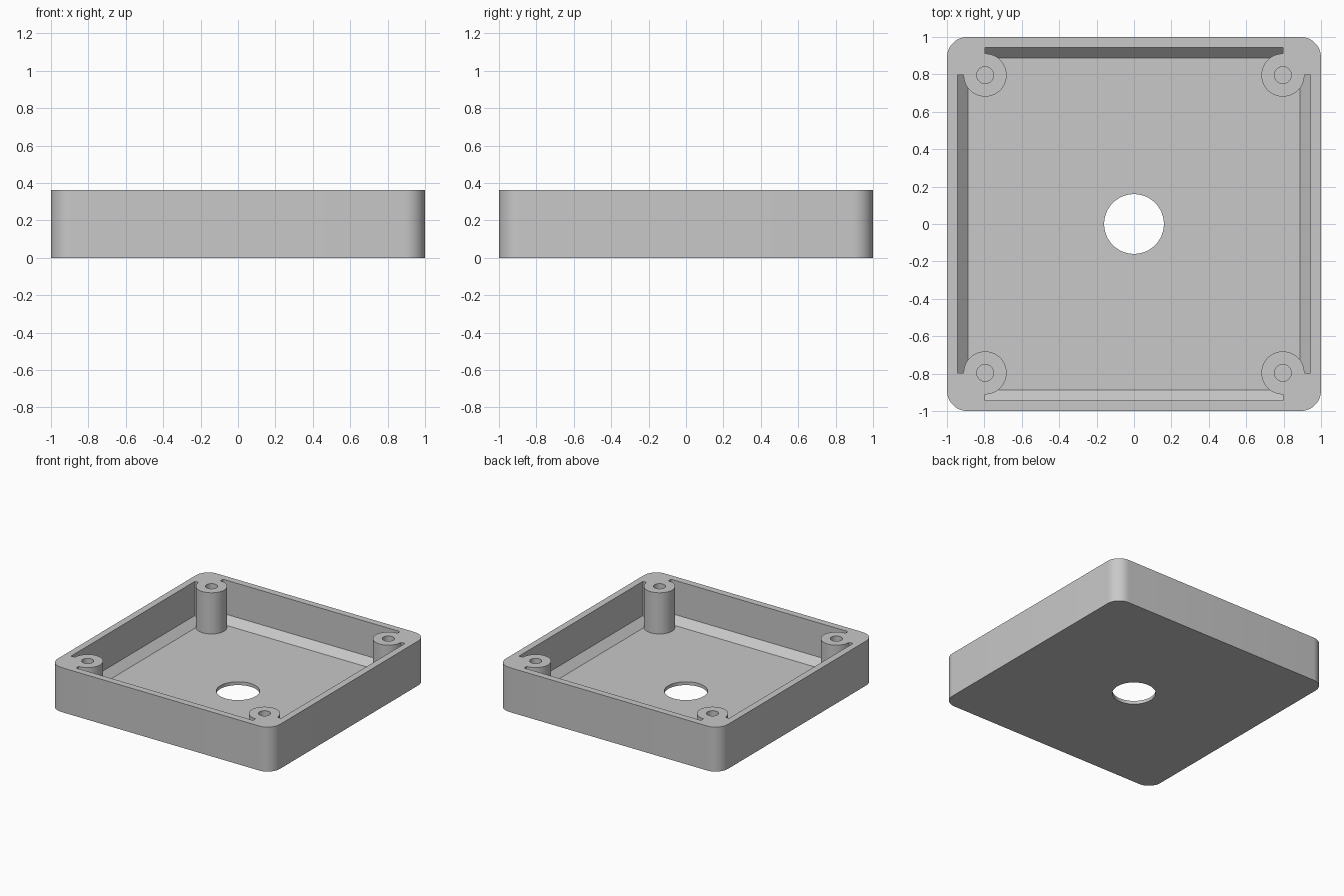
import bpy, bmesh, math

if "Cube" in bpy.data.objects:
    bpy.data.objects.remove(bpy.data.objects["Cube"], do_unlink=True)

HEIGHT, FLOOR = 0.362, 0.027
WALL, FLOOR_EDGE = 0.945, 0.888      # inner wall and foot of its chamfer
POST, POST_R, SCREW_R = 0.796, 0.115, 0.045

grey = bpy.data.materials.new("grey plastic")
grey.use_nodes = True
colour = (0.58, 0.58, 0.58, 1)
grey.diffuse_color = colour
grey.node_tree.nodes["Principled BSDF"].inputs["Base Color"].default_value = colour


def make_object(name, bm):
    bmesh.ops.recalc_face_normals(bm, faces=bm.faces[:])
    mesh = bpy.data.meshes.new(name)
    bm.to_mesh(mesh)
    bm.free()
    mesh.materials.append(grey)
    obj = bpy.data.objects.new(name, mesh)
    bpy.context.collection.objects.link(obj)
    return obj


def loft(name, rings):
    """Closed solid through rings of matching points."""
    bm = bmesh.new()
    loops = [[bm.verts.new(p) for p in ring] for ring in rings]
    n = len(loops[0])
    for low, high in zip(loops, loops[1:]):
        for i in range(n):
            j = (i + 1) % n
            bm.faces.new((low[i], low[j], high[j], high[i]))
    bm.faces.new(loops[0])
    bm.faces.new(loops[-1])
    return make_object(name, bm)


def circle(x, y, z, r, n=48):
    return [(x + r * math.cos(i * math.tau / n), y + r * math.sin(i * math.tau / n), z)
            for i in range(n)]


def cylinder(name, x, y, r, low, high):
    return loft(name, [circle(x, y, low, r), circle(x, y, high, r)])


def plus_ring(reach, z):
    """Plus-shaped outline whose arms stop short of the corner blocks."""
    points = []
    for quarter in range(4):
        c, s = round(math.cos(quarter * math.pi / 2)), round(math.sin(quarter * math.pi / 2))
        for x, y in ((reach, -POST), (reach, POST), (POST, POST)):
            points.append((x * c - y * s, x * s + y * c, z))
    return points


def select_only(obj):
    bpy.ops.object.select_all(action="DESELECT")
    obj.select_set(True)
    bpy.context.view_layer.objects.active = obj


def cut(target, cutter):
    cutter.hide_render = True
    mod = target.modifiers.new("cut", "BOOLEAN")
    mod.operation, mod.solver, mod.object = "DIFFERENCE", "EXACT", cutter
    select_only(target)
    bpy.ops.object.modifier_apply(modifier=mod.name)
    bpy.data.objects.remove(cutter, do_unlink=True)


def smooth(obj):
    select_only(obj)
    bpy.ops.object.shade_smooth_by_angle(angle=math.radians(30))


# Outer block with rounded vertical corners
bm = bmesh.new()
bmesh.ops.create_cube(bm, size=2)
for v in bm.verts:
    v.co.z = HEIGHT if v.co.z > 0 else 0
upright = [e for e in bm.edges if abs(e.verts[0].co.z - e.verts[1].co.z) > 0.1]
bmesh.ops.bevel(bm, geom=upright, offset=0.11, segments=12, profile=0.5, affect="EDGES")
tray = make_object("tray", bm)

# Cavity with a chamfer around the floor
chamfer_top = FLOOR + WALL - FLOOR_EDGE
cut(tray, loft("cavity", [plus_ring(FLOOR_EDGE, FLOOR), plus_ring(WALL, chamfer_top),
                          plus_ring(WALL, HEIGHT + 0.1)]))

# Central opening in the floor
cut(tray, cylinder("opening", 0, 0, 0.16, -0.1, 0.1))

# Corner screw posts seated in the corner blocks
for x, side in ((POST, "left"), (-POST, "right")):
    for y, end in ((-POST, "front"), (POST, "back")):
        cut(tray, cylinder("seat", x, y, POST_R, FLOOR, HEIGHT + 0.1))
        rings = [circle(x, y, FLOOR, POST_R), circle(x, y, HEIGHT, POST_R),
                 circle(x, y, HEIGHT, SCREW_R), circle(x, y, FLOOR + 0.01, SCREW_R)]
        smooth(loft(f"{end}_{side}_screw_post", rings))
smooth(tray)
